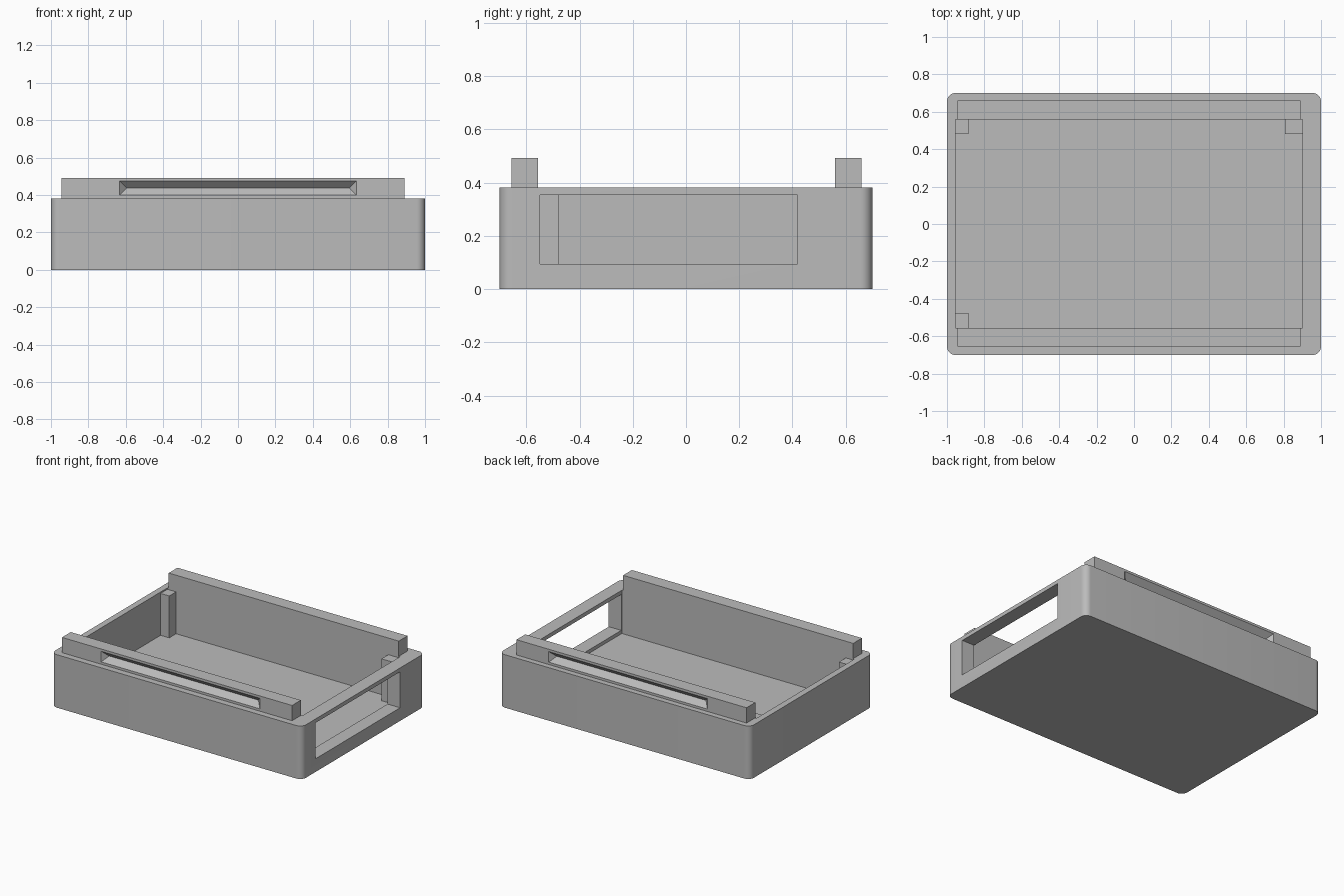
import bpy
import bmesh

if "Cube" in bpy.data.objects:
    bpy.data.objects.remove(bpy.data.objects["Cube"], do_unlink=True)

grey = bpy.data.materials.new("plain_grey")
grey.use_nodes = True
colour = (0.5, 0.5, 0.5, 1)
grey.diffuse_color = colour
grey.node_tree.nodes["Principled BSDF"].inputs["Base Color"].default_value = colour


def add_object(name, bm):
    bmesh.ops.recalc_face_normals(bm, faces=bm.faces)
    mesh = bpy.data.meshes.new(name)
    bm.to_mesh(mesh)
    bm.free()
    mesh.materials.append(grey)
    obj = bpy.data.objects.new(name, mesh)
    bpy.context.collection.objects.link(obj)
    return obj


def box(name, x, y, z, radius=0):
    """Box from (min, max) ranges, with optional rounded upright edges."""
    bm = bmesh.new()
    bmesh.ops.create_cube(bm, size=1)
    for v in bm.verts:
        v.co = [r[1] if c > 0 else r[0] for c, r in zip(v.co, (x, y, z))]
    if radius:
        upright = [e for e in bm.edges
                   if abs(e.verts[0].co.z - e.verts[1].co.z) > 0.01]
        bmesh.ops.bevel(bm, geom=upright, offset=radius, segments=8,
                        profile=0.5, affect='EDGES')
    return add_object(name, bm)


def groove_cutter(outer_y, side):
    """Wedge that narrows at 45 degrees from the rail face to a ridge."""
    bm = bmesh.new()
    depth, over, mid_z = 0.038, 0.008, 0.437
    half = depth + over
    for s in (-1, 1):
        for t in (-1, 1):
            bm.verts.new((s * (0.595 + half), outer_y + side * over, mid_z + t * half))
        bm.verts.new((s * 0.595, outer_y - side * depth, mid_z))
    bmesh.ops.convex_hull(bm, input=bm.verts)
    return add_object("groove_cutter", bm)


def cut(obj, cutter):
    cutter.hide_render = True
    mod = obj.modifiers.new("cut", 'BOOLEAN')
    mod.operation = 'DIFFERENCE'
    mod.solver = 'EXACT'
    mod.object = cutter
    bpy.context.view_layer.objects.active = obj
    bpy.ops.object.modifier_apply(modifier=mod.name)
    bpy.data.objects.remove(cutter, do_unlink=True)


# Open tray with rounded corners and a window in its left wall
tray = box("tray", (-1, 1), (-0.7, 0.7), (0, 0.382), radius=0.045)
cut(tray, box("cavity_cutter", (-0.955, 0.9), (-0.555, 0.56), (0.07, 0.6)))
cut(tray, box("window_cutter", (0.85, 1.1), (-0.548, 0.418), (0.095, 0.354)))
bpy.ops.object.select_all(action='DESELECT')
tray.select_set(True)
bpy.context.view_layer.objects.active = tray
bpy.ops.object.shade_smooth_by_angle()

# Raised rails on the front and back walls, each with a finger groove
for name, y, outer, side in (("front_rail", (-0.655, -0.555), -0.655, -1),
                             ("back_rail", (0.56, 0.66), 0.66, 1)):
    rail = box(name, (-0.945, 0.89), y, (0.382, 0.492))
    cut(rail, groove_cutter(outer, side))

# Inner corner posts, none at the front left
left, right = (0.807, 0.9), (-0.955, -0.886)
front, back = (-0.555, -0.477), (0.482, 0.56)
for name, x, y in (("front_right_post", right, front),
                   ("back_right_post", right, back),
                   ("back_left_post", left, back)):
    box(name, x, y, (0.065, 0.372))
